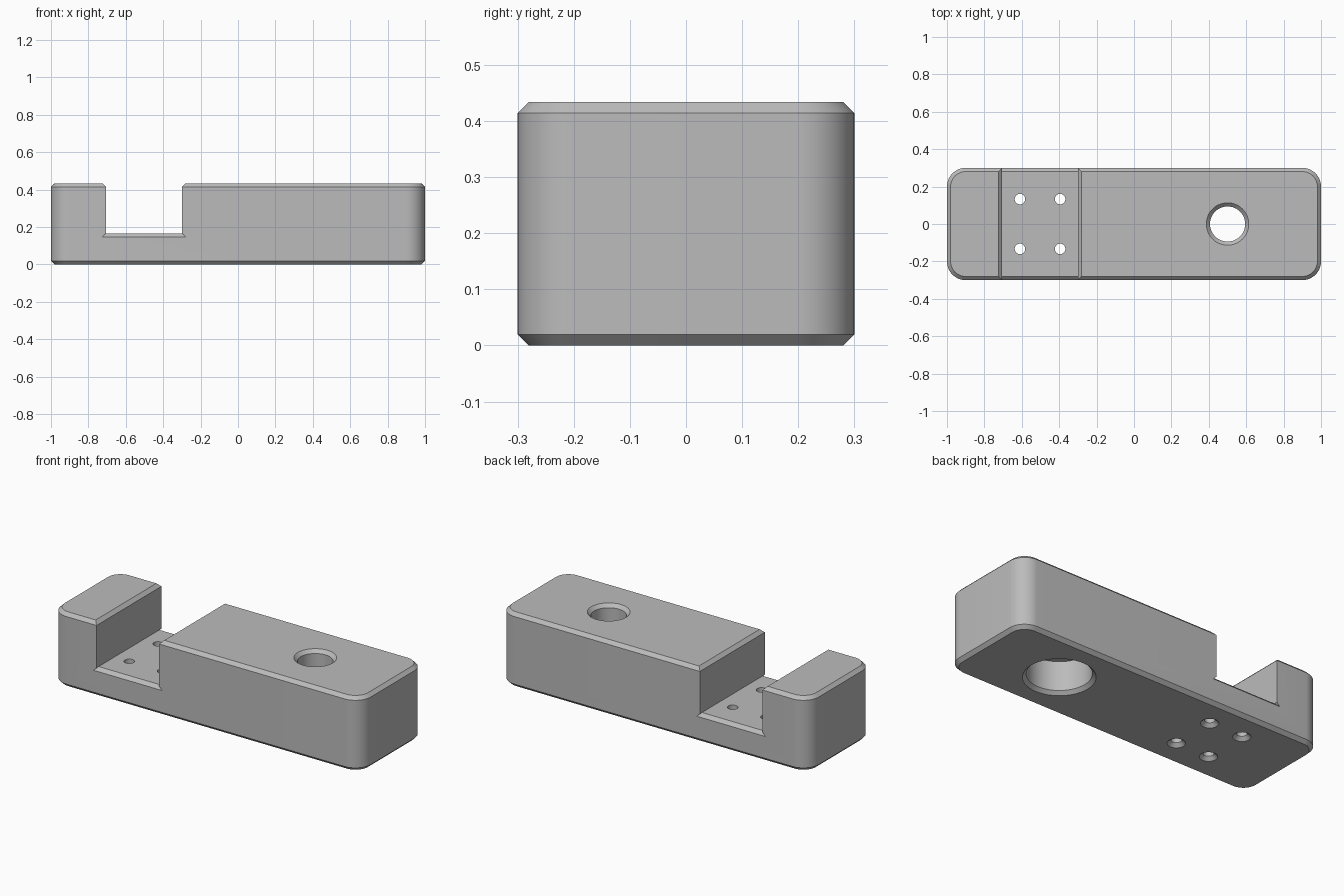
import bpy, bmesh
from math import cos, sin, pi, radians

cube = bpy.data.objects.get("Cube")
if cube:
    bpy.data.objects.remove(cube, do_unlink=True)

HALF_Y, TOP, CH = 0.3, 0.434, 0.0195
WALL_L, WALL_R, FLOOR = -0.705, -0.3, 0.167

grey = bpy.data.materials.new("plain grey")
grey.use_nodes = True
grey.diffuse_color = (0.5, 0.5, 0.5, 1)
grey.node_tree.nodes["Principled BSDF"].inputs["Base Color"].default_value = (0.5, 0.5, 0.5, 1)


def finish(bm, name):
    bmesh.ops.remove_doubles(bm, verts=bm.verts, dist=1e-5)
    bmesh.ops.recalc_face_normals(bm, faces=bm.faces)
    mesh = bpy.data.meshes.new(name)
    bm.to_mesh(mesh)
    bm.free()
    mesh.materials.append(grey)
    obj = bpy.data.objects.new(name, mesh)
    bpy.context.collection.objects.link(obj)
    return obj


def loft(name, rings):
    """Closed solid through matching rings of points."""
    bm = bmesh.new()
    loops = [[bm.verts.new(p) for p in ring] for ring in rings]
    n = len(loops[0])
    for a, b in zip(loops, loops[1:]):
        for i in range(n):
            j = (i + 1) % n
            bm.faces.new((a[i], a[j], b[j], b[i]))
    bm.faces.new(loops[0])
    bm.faces.new(loops[-1])
    return finish(bm, name)


def rounded_ring(hx, hy, r, z, steps=12):
    ring = []
    for q, (sx, sy) in enumerate([(1, 1), (-1, 1), (-1, -1), (1, -1)]):
        for s in range(steps + 1):
            a = (q + s / steps) * pi / 2
            ring.append((sx * (hx - r) + r * cos(a), sy * (hy - r) + r * sin(a), z))
    return ring


def circle(x, y, r, z, n=48):
    return [(x + r * cos(2 * pi * i / n), y + r * sin(2 * pi * i / n), z) for i in range(n)]


def drill(x, y, profile):
    return loft("drill", [circle(x, y, r, z) for r, z in profile])


# Rounded bar with chamfered top and bottom rims
body = loft("clamp_body", [rounded_ring(1 - i, HALF_Y - i, 0.1 - i, z) for i, z in
                           [(CH, 0), (0, CH), (0, TOP - CH), (CH, TOP)]])

# Slot across the bar, flared at its top edges
flare = 2 * CH
profile = [(WALL_L, FLOOR), (WALL_R, FLOOR), (WALL_R, TOP - CH),
           (WALL_R + flare, TOP + CH), (WALL_L - flare, TOP + CH), (WALL_L, TOP - CH)]
cutters = [loft("slot_cutter", [[(x, y, z) for x, z in profile] for y in (-0.5, 0.5)])]

# Chamfers on the front and back edges of the slot floor
for side in (-1, 1):
    bm = bmesh.new()
    inner, outer = side * (HALF_Y - CH), side * (HALF_Y + CH)
    for x, dx in ((WALL_L, -flare), (WALL_R, flare)):
        for p in ((x, inner, FLOOR), (x, outer, FLOOR), (x + dx, outer, FLOOR - flare)):
            bm.verts.new(p)
    bmesh.ops.convex_hull(bm, input=bm.verts)
    cutters.append(finish(bm, "floor_edge_cutter"))

# Large through hole, counterbored from below
bore, wide, depth = 0.094, 0.17, 0.19
cutters.append(drill(0.5, 0, [(wide + flare, -CH), (wide, CH), (wide, depth), (bore, depth),
                              (bore, TOP - CH), (bore + flare, TOP + CH)]))

# Four small screw holes in the slot floor
for x in (-0.61, -0.395):
    for y in (-0.133, 0.133):
        cutters.append(drill(x, y, [(0.028 + flare, -CH), (0.028, CH), (0.028, 0.25)]))

bpy.context.view_layer.objects.active = body
body.select_set(True)
for cutter in cutters:
    mod = body.modifiers.new("cut", "BOOLEAN")
    mod.operation, mod.solver, mod.object = "DIFFERENCE", "EXACT", cutter
    bpy.ops.object.modifier_apply(modifier=mod.name)
    bpy.data.objects.remove(cutter, do_unlink=True)

bpy.ops.object.shade_smooth_by_angle(angle=radians(30))
